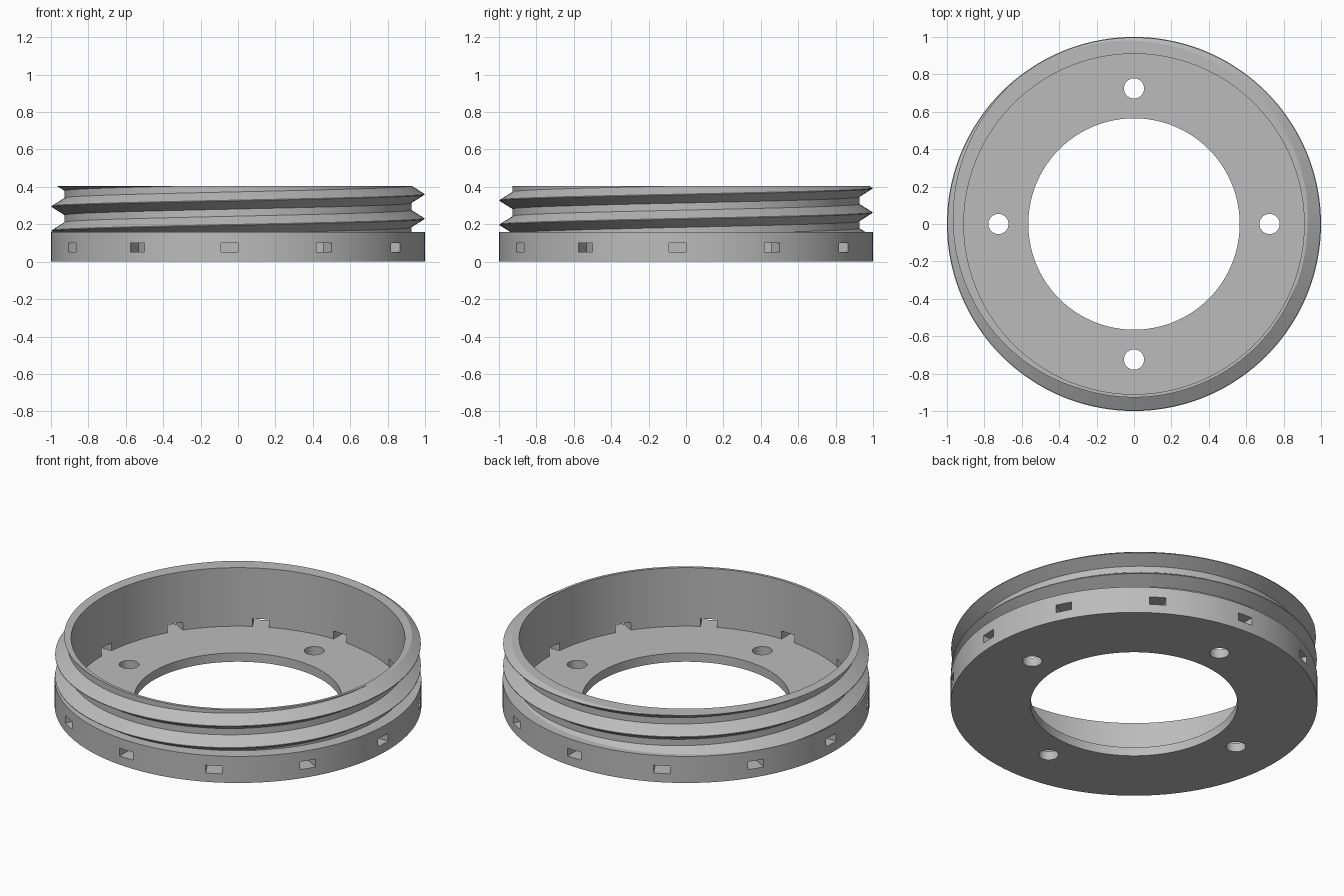
import bpy, bmesh, math
from mathutils import Matrix

if "Cube" in bpy.data.objects:
    bpy.data.objects.remove(bpy.data.objects["Cube"])

SEG = 144
PITCH = 0.13
BASE_TOP, TOP, FLOOR = 0.16, 0.405, 0.053
R_OUT, R_CREST, R_ROOT, R_IN, R_HOLE = 1.0, 0.997, 0.927, 0.91, 0.565

grey = bpy.data.materials.new("light_grey")
grey.diffuse_color = (0.5, 0.5, 0.5, 1)
grey.use_nodes = True
grey.node_tree.nodes["Principled BSDF"].inputs["Base Color"].default_value = grey.diffuse_color


def to_object(bm, name):
    bmesh.ops.recalc_face_normals(bm, faces=bm.faces)
    mesh = bpy.data.meshes.new(name)
    bm.to_mesh(mesh)
    bm.free()
    ob = bpy.data.objects.new(name, mesh)
    mesh.materials.append(grey)
    bpy.context.collection.objects.link(ob)
    return ob


def extrude_loop(bm, edges, r, z):
    """Extrude a boundary loop to a circle of radius r at height z."""
    geom = bmesh.ops.extrude_edge_only(bm, edges=edges)["geom"]
    for v in geom:
        if isinstance(v, bmesh.types.BMVert):
            a = math.atan2(v.co.y, v.co.x)
            v.co = (r * math.cos(a), r * math.sin(a), z)
    return [e for e in geom if isinstance(e, bmesh.types.BMEdge) and e.is_boundary]


# helical thread surface: one profile period, repeated and lifted with the angle
period = [(R_ROOT, -0.046), (R_CREST, -0.002), (R_CREST, 0.002), (R_ROOT, 0.046)]
profile = [(r, 0.23 + dz + k * PITCH) for k in range(-3, 4) for r, dz in period]
bm = bmesh.new()
cols = []
for i in range(SEG + 1):
    a = math.tau * i / SEG
    cols.append([bm.verts.new((r * math.cos(a), r * math.sin(a), z + PITCH * i / SEG))
                 for r, z in profile])
for c0, c1 in zip(cols, cols[1:]):
    for j in range(len(profile) - 1):
        bm.faces.new((c0[j], c1[j], c1[j + 1], c0[j + 1]))
bmesh.ops.remove_doubles(bm, verts=bm.verts, dist=1e-4)

# trim the thread flat at the rim and at the base band
for z, n in ((BASE_TOP, -1), (TOP, 1)):
    bmesh.ops.bisect_plane(bm, geom=bm.verts[:] + bm.edges[:] + bm.faces[:], dist=1e-5,
                           plane_co=(0, 0, z), plane_no=(0, 0, n), clear_outer=True)
mid = (BASE_TOP + TOP) / 2
rim = [e for e in bm.edges if e.is_boundary and e.verts[0].co.z > mid]
foot = [e for e in bm.edges if e.is_boundary and e.verts[0].co.z < mid]

# rim, inner wall and floor
rim = extrude_loop(bm, rim, R_IN, TOP)
rim = extrude_loop(bm, rim, R_IN, FLOOR)
bmesh.ops.contextual_create(bm, geom=rim)
# ledge, base band and underside
foot = extrude_loop(bm, foot, R_OUT, BASE_TOP)
foot = extrude_loop(bm, foot, R_OUT, 0)
bmesh.ops.contextual_create(bm, geom=foot)
ring = to_object(bm, "threaded_ring")

# cutter: centre opening, bolt holes and twelve side slots
bm = bmesh.new()


def add_hole(r, x, y, seg):
    bmesh.ops.create_cone(bm, cap_ends=True, segments=seg, radius1=r, radius2=r,
                          depth=0.2, matrix=Matrix.Translation((x, y, 0.03)))


add_hole(R_HOLE, 0, 0, SEG)
for k in range(4):
    a = k * math.pi / 2
    add_hole(0.054, 0.725 * math.cos(a), 0.725 * math.sin(a), 32)
for k in range(12):
    m = (Matrix.Rotation(k * math.pi / 6, 4, 'Z')
         @ Matrix.Translation((0.96, -0.045, (FLOOR + 0.1) / 2))
         @ Matrix.Diagonal((0.2, 0.09, 0.1 - FLOOR, 1)))
    bmesh.ops.create_cube(bm, size=1, matrix=m)
cutter = to_object(bm, "hole_cutter")
cutter.hide_render = True

mod = ring.modifiers.new("holes", 'BOOLEAN')
mod.operation = 'DIFFERENCE'
mod.solver = 'EXACT'
mod.object = cutter
bpy.context.view_layer.objects.active = ring
ring.select_set(True)
bpy.ops.object.modifier_apply(modifier=mod.name)
bpy.data.objects.remove(cutter)
bpy.ops.object.shade_smooth_by_angle(angle=math.radians(25))
